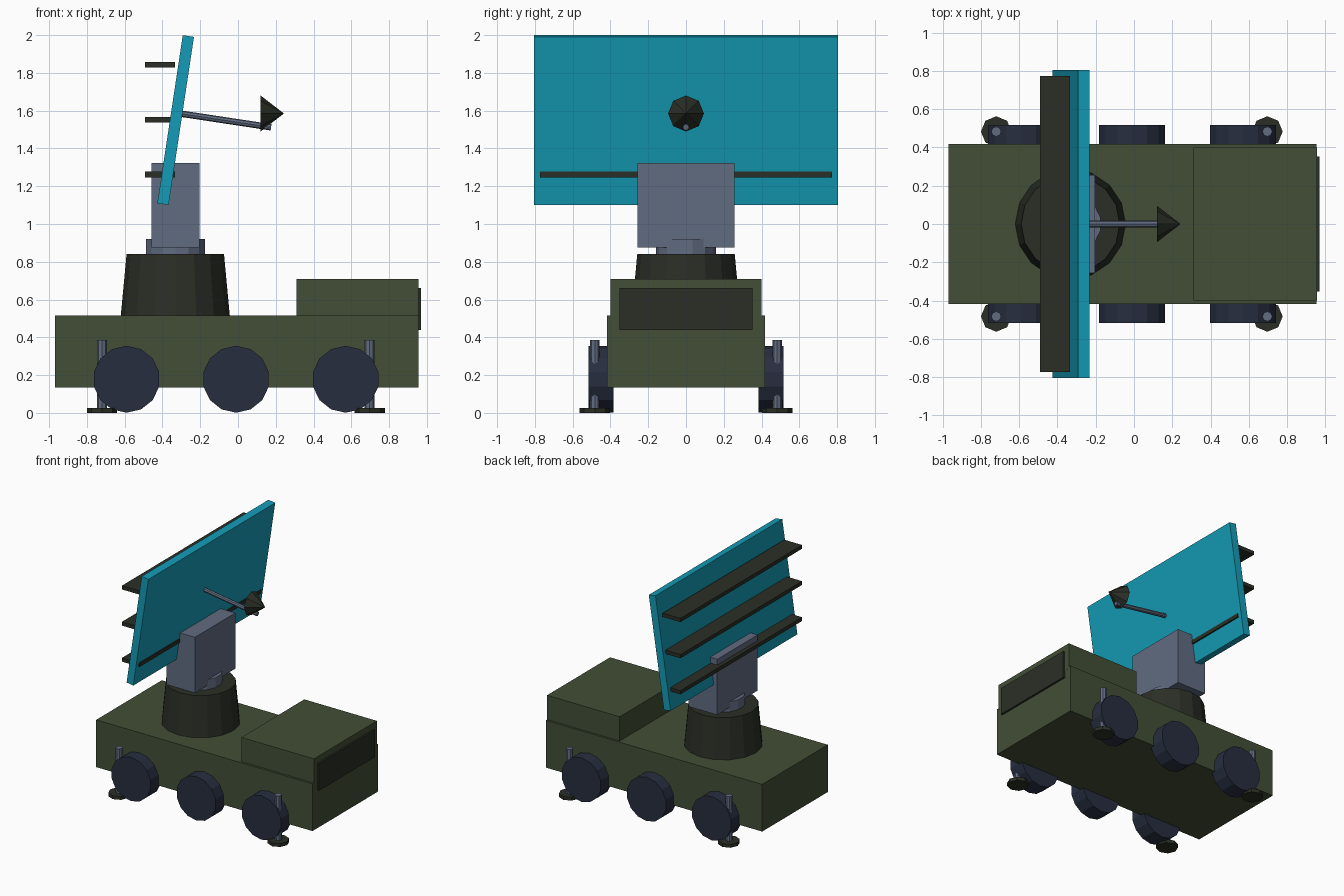
import bpy
from math import pi, cos, sin
from mathutils import Vector

if "Cube" in bpy.data.objects:
    bpy.data.objects.remove(bpy.data.objects["Cube"])


def material(name, rgb):
    m = bpy.data.materials.new(name)
    m.diffuse_color = (*rgb, 1)
    m.use_nodes = True
    m.node_tree.nodes["Principled BSDF"].inputs["Base Color"].default_value = m.diffuse_color
    return m


OLIVE = material("olive", (0.055, 0.077, 0.037))
DARK = material("dark", (0.023, 0.028, 0.019))
STEEL = material("steel", (0.12, 0.15, 0.22))
RUBBER = material("rubber", (0.020, 0.027, 0.050))
TEAL = material("teal", (0.007, 0.33, 0.47))


def finish(name, mat):
    ob = bpy.context.object
    ob.name = name
    ob.data.materials.append(mat)
    return ob


def box(name, mat, x, y, z, tilt=0):
    """Box from (min, max) ranges, tilted about y through its centre."""
    ranges = (x, y, z)
    bpy.ops.mesh.primitive_cube_add(size=1, location=[(a + b) / 2 for a, b in ranges],
                                    rotation=(0, tilt, 0))
    bpy.context.object.scale = [b - a for a, b in ranges]
    return finish(name, mat)


def frustum(name, mat, start, end, r1, r2, sides):
    """Cylinder or cone running between two points."""
    start, end = Vector(start), Vector(end)
    axis = end - start
    bpy.ops.mesh.primitive_cone_add(vertices=sides, radius1=r1, radius2=r2, depth=axis.length,
                                    location=(start + end) / 2,
                                    rotation=axis.to_track_quat('Z', 'Y').to_euler())
    return finish(name, mat)


# Vehicle body
box("hull", OLIVE, (-0.97, 0.955), (-0.417, 0.417), (0.135, 0.515))
box("cab", OLIVE, (0.31, 0.956), (-0.4, 0.4), (0.5, 0.71))
box("windscreen", DARK, (0.94, 0.97), (-0.353, 0.353), (0.44, 0.66))

# Wheels and stabilising jacks on both sides
for side, label in ((-1, "right"), (1, "left")):
    for i, x in enumerate((-0.59, -0.01, 0.57)):
        frustum(f"wheel_{label}_{i + 1}", RUBBER, (x, side * 0.385, 0.178),
                (x, side * 0.517, 0.178), 0.177, 0.177, 14)
    for end, x in (("rear", -0.72), ("front", 0.697)):
        y = side * 0.483
        frustum(f"jack_leg_{end}_{label}", STEEL, (x, y, 0.02), (x, y, 0.385), 0.026, 0.026, 8)
        frustum(f"jack_pad_{end}_{label}", DARK, (x, y, 0), (x, y, 0.027), 0.08, 0.08, 8)

# Turret
PX = -0.332
frustum("pedestal", DARK, (PX, 0, 0.51), (PX, 0, 0.84), 0.289, 0.258, 16)
frustum("turntable", STEEL, (PX, 0, 0.83), (PX, 0, 0.92), 0.16, 0.16, 14)
box("yoke", STEEL, (-0.458, -0.203), (-0.257, 0.257), (0.875, 1.323))

# Antenna panel with rear ribs
TILT = 0.15
C = Vector((-0.33, 0, 1.55))
box("antenna_panel", TEAL, (C.x - 0.03, C.x + 0.03), (-0.806, 0.806),
    (C.z - 0.45, C.z + 0.45), TILT)
for i, z in enumerate((1.262, 1.552, 1.843)):
    box(f"rib_{i + 1}", DARK, (-0.492, -0.334), (-0.773, 0.773), (z - 0.015, z + 0.015))

# Feed boom and horn
tip = Vector((0.175, 0, 1.512))
boom = Vector((cos(TILT), 0, -sin(TILT))) * 0.49
frustum("feed_boom", STEEL, tip - boom, tip, 0.017, 0.017, 8)
frustum("feed_horn", DARK, (0.12, 0, 1.585), (0.243, 0, 1.585), 0.095, 0, 8)
